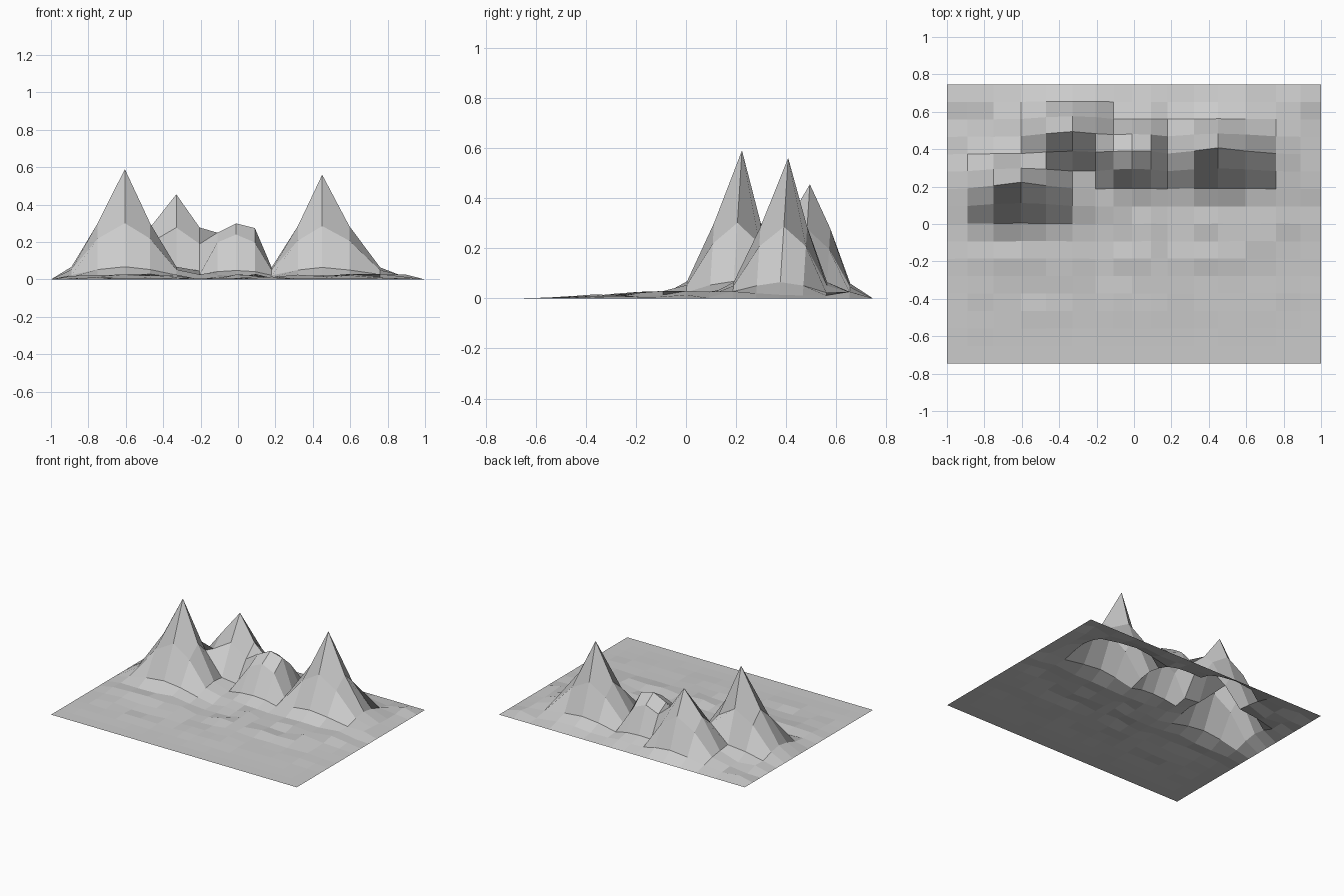
import bpy, bmesh, random

if "Cube" in bpy.data.objects:
    bpy.data.objects.remove(bpy.data.objects["Cube"])

random.seed(4)

# Grid lines: columns are uneven, rows even
XS = [-1, -.89, -.75, -.605, -.47, -.33, -.205, -.11, -.01, .09, .18,
      .32, .45, .595, .76, .89, 1]
N = 17
STEP = 1.49 / (N - 1)

# Falloff by cell offset (larger, smaller) from a summit
SHARP = {(0, 0): 1, (1, 0): .51, (1, 1): .37, (2, 0): .115, (2, 1): .09, (2, 2): .04,
         (3, 0): .025, (3, 1): .02}
BLUNT = {(0, 0): 1, (1, 0): .8, (1, 1): .66, (2, 0): .16, (2, 1): .14, (2, 2): .07,
         (3, 0): .04, (3, 1): .04}
BROAD = {(0, 0): 1, (1, 0): .61, (1, 1): .43, (2, 0): .13, (2, 1): .1, (2, 2): .05}

# Summits: column, row, height, falloff
PEAKS = [(3, 10, .59, SHARP), (5, 13, .455, BROAD),
         (8, 12, .30, BLUNT), (12, 12, .56, SHARP)]
# Overrides for the flat ridge of the low hill
RIDGE = {(7, 12): .25, (9, 12): .275, (6, 12): .19}


def height(i, j):
    if i in (0, N - 1) or j in (0, N - 1):
        return 0
    # low ground swell fading toward the front
    z = random.uniform(0, .03) * min(1, max(0, (j - 1.5) / 5))
    for ci, cj, h, fall in PEAKS:
        a, b = abs(i - ci), abs(j - cj)
        z = max(z, h * fall.get((max(a, b), min(a, b)), 0))
    return RIDGE.get((i, j), z)


# Terrain sheet
bm = bmesh.new()
rows = []
for j in range(N):
    row = []
    for i in range(N):
        z = height(i, j)
        row.append(bm.verts.new((XS[i], -.745 + j * STEP + .063 * z, z)))
    rows.append(row)
for j in range(N - 1):
    for i in range(N - 1):
        bm.faces.new((rows[j][i], rows[j][i + 1], rows[j + 1][i + 1], rows[j + 1][i]))
mesh = bpy.data.meshes.new("mountain_terrain")
bm.to_mesh(mesh)
bm.free()
bpy.context.collection.objects.link(bpy.data.objects.new("mountain_terrain", mesh))
